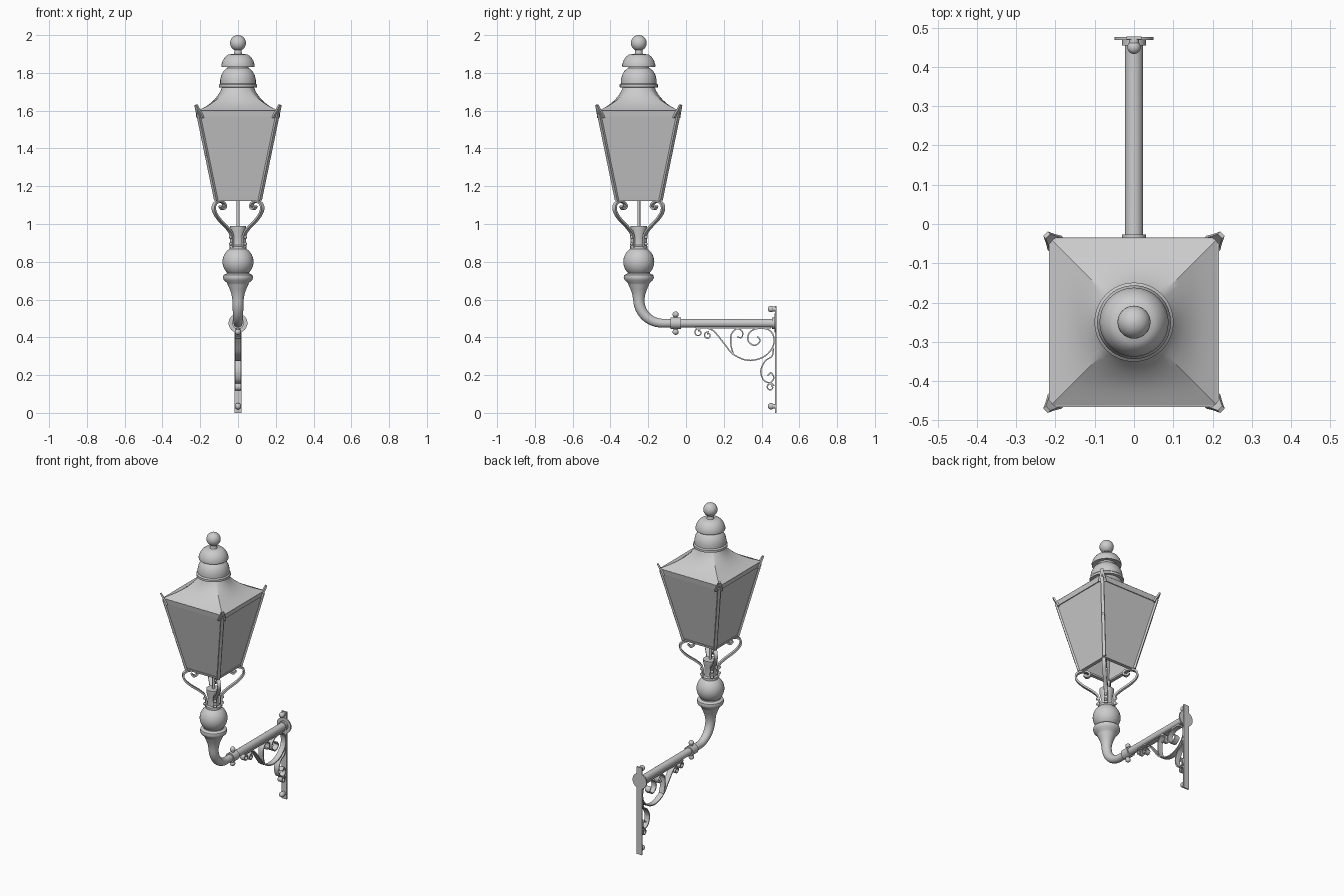
import bpy, bmesh, math
from mathutils import Vector, Matrix

if "Cube" in bpy.data.objects:
    bpy.data.objects.remove(bpy.data.objects["Cube"])

CY = -0.25          # lantern axis in y
PIPE_Z = 0.475      # height of the horizontal arm
X, Y, Z = Vector((1, 0, 0)), Vector((0, 1, 0)), Vector((0, 0, 1))


def finish(name, bm, angle=35):
    bmesh.ops.recalc_face_normals(bm, faces=bm.faces)
    me = bpy.data.meshes.new(name)
    bm.to_mesh(me)
    bm.free()
    ob = bpy.data.objects.new(name, me)
    bpy.context.collection.objects.link(ob)
    bpy.ops.object.select_all(action='DESELECT')
    ob.select_set(True)
    bpy.context.view_layer.objects.active = ob
    bpy.ops.object.shade_smooth_by_angle(angle=math.radians(angle))
    return ob


def loft(name, rings, caps=True, angle=35):
    """Skin a list of equal-length closed rings of points."""
    bm = bmesh.new()
    vs = [[bm.verts.new(p) for p in r] for r in rings]
    n = len(vs[0])
    for a, b in zip(vs, vs[1:]):
        for i in range(n):
            bm.faces.new((a[i], a[(i + 1) % n], b[(i + 1) % n], b[i]))
    if caps:
        bm.faces.new(vs[0])
        bm.faces.new(vs[-1])
    return finish(name, bm, angle)


def lathe(name, prof, loc, axis=Z, segs=32):
    """Turn a profile of (radius, height along axis)."""
    rot = Z.rotation_difference(Vector(axis))
    rings = []
    for r, h in prof:
        r = max(r, 0.0008)
        rings.append([Vector(loc) + rot @ Vector((r * math.cos(a), r * math.sin(a), h))
                      for a in (2 * math.pi * i / segs for i in range(segs))])
    return loft(name, rings)


def ball(r, z, a0=-90, a1=90, n=12):
    return [(r * math.cos(math.radians(a0 + (a1 - a0) * i / n)),
             z + r * math.sin(math.radians(a0 + (a1 - a0) * i / n))) for i in range(n + 1)]


def smooth(pts, n=6):
    """Catmull-Rom through 2D points."""
    p = [Vector(q) for q in pts]
    p = [2 * p[0] - p[1]] + p + [2 * p[-1] - p[-2]]
    out = []
    for a, b, c, d in zip(p, p[1:], p[2:], p[3:]):
        for i in range(n):
            t = i / n
            out.append(0.5 * (2 * b + (c - a) * t + (2 * a - 5 * b + 4 * c - d) * t * t
                              + (3 * b - a - 3 * c + d) * t ** 3))
    return out + [p[-2]]


def ribbon(name, pts, w0, thick, origin=(0, 0, 0), u=Y, w1=None, n=6):
    """Flat iron strip following a curve in the plane of u and z."""
    path, u = smooth(pts, n), Vector(u)
    side, rings = u.cross(Z), []
    w1 = w0 if w1 is None else w1
    for i, p in enumerate(path):
        t = (path[min(i + 1, len(path) - 1)] - path[max(i - 1, 0)]).normalized()
        nrm = Vector((-t.y, t.x)) * thick / 2
        w = (w0 + (w1 - w0) * i / (len(path) - 1)) / 2
        rings.append([Vector(origin) + u * q.x + Z * q.y + side * s
                      for q, s in ((p + nrm, -w), (p + nrm, w), (p - nrm, w), (p - nrm, -w))])
    return loft(name, rings)


def box(name, size, loc):
    bm = bmesh.new()
    bmesh.ops.create_cube(bm, size=1, matrix=Matrix.Translation(loc) @ Matrix.Diagonal((*size, 1)))
    return finish(name, bm)


def square_ring(h, z):
    return [Vector((sx * h, CY + sy * h, z)) for sx, sy in ((-1, -1), (1, -1), (1, 1), (-1, 1))]


def tube(name, path, segs=24):
    """Round pipe in the yz plane; path holds (y, z, radius)."""
    rings = []
    for i, (y, z, r) in enumerate(path):
        a, b = path[max(i - 1, 0)], path[min(i + 1, len(path) - 1)]
        t = Vector((0, b[0] - a[0], b[1] - a[1])).normalized()
        nrm = t.cross(X)
        rings.append([Vector((0, y, z)) + r * (X * math.cos(k) + nrm * math.sin(k))
                      for k in (2 * math.pi * j / segs for j in range(segs))])
    return loft(name, rings)


# ---- wall plate, flange and fixing bolts
box("wall_plate", (0.038, 0.008, 0.565), (0, 0.474, 0.2825))
lathe("wall_flange", [(0.05, 0), (0.05, 0.008), (0.03, 0.008), (0.03, 0.022), (0.022, 0.022)],
      (0, 0.476, PIPE_Z), -Y)
for z in (0.035, 0.55):
    lathe("wall_bolt", [(0.013, 0), (0.013, 0.012)] + ball(0.017, 0.022, -45), (0, 0.472, z), -Y, 16)

# ---- swan-neck pipe
path = [(CY, 0.70, 0.062), (CY, 0.68, 0.055), (CY, 0.655, 0.044), (CY, 0.63, 0.035), (CY, 0.60, 0.030)]
for i in range(1, 13):
    a = math.pi / 2 * i / 12
    path.append((CY + 0.125 * (1 - math.cos(a)), 0.60 - 0.125 * math.sin(a), 0.030 - 0.007 * i / 12))
path.append((0.474, PIPE_Z, 0.023))
tube("neck_pipe", path)

# ---- pipe collar with knobs
lathe("pipe_collar", [(0.022, 0), (0.031, 0), (0.031, 0.056), (0.022, 0.056)], (0, -0.083, PIPE_Z), Y)
for s in (-1, 1):
    lathe("collar_knob", [(0.011, 0.02), (0.011, 0.036)] + ball(0.016, 0.046, -50),
          (0, -0.055, PIPE_Z), Z * s, 16)

# ---- wrought scrolls under the arm (y, z)
SW, ST = 0.034, 0.007
ribbon("main_scroll", [(0.115, 0.448), (0.15, 0.43), (0.20, 0.37), (0.25, 0.31), (0.33, 0.278),
                       (0.41, 0.296), (0.46, 0.35), (0.462, 0.41), (0.43, 0.443), (0.37, 0.445),
                       (0.333, 0.42), (0.33, 0.38), (0.362, 0.357), (0.392, 0.38), (0.378, 0.405)], SW, ST)
ribbon("branch_scroll", [(0.25, 0.312), (0.238, 0.36), (0.24, 0.415), (0.27, 0.446), (0.298, 0.43),
                         (0.295, 0.40), (0.27, 0.402)], SW, ST)
ribbon("lower_scroll", [(0.464, 0.34), (0.455, 0.30), (0.42, 0.275), (0.396, 0.225), (0.41, 0.175),
                        (0.445, 0.160), (0.465, 0.185), (0.45, 0.212), (0.432, 0.197)], SW, ST)
for cy, cz, r, a0 in ((0.066, 0.425, 0.022, 60), (0.115, 0.410, 0.020, 70), (0.447, 0.136, 0.021, 20)):
    pts = [(cy + r * k * math.cos(a), cz + r * k * math.sin(a))
           for k, a in ((1 - 0.06 * i, math.radians(a0 + 45 * i)) for i in range(10))]
    ribbon("small_curl", pts, SW * 0.9, ST, n=4)
box("scroll_top_strap", (SW, 0.40, 0.006), (0, 0.25, 0.451))

# ---- turned post: bowl, ball and socket
lathe("post_bowl", [(0.052, 0.675), (0.060, 0.69), (0.075, 0.703), (0.080, 0.717), (0.077, 0.73),
                    (0.060, 0.738), (0.055, 0.75)], (0, CY, 0))
lathe("post_ball", ball(0.082, 0.80, n=20), (0, CY, 0))
lathe("post_socket", [(0.046, 0.865), (0.046, 0.882), (0.036, 0.888), (0.034, 0.93), (0.042, 0.965),
                      (0.043, 0.99), (0.01, 0.99)], (0, CY, 0))
lathe("feed_rod", [(0.008, 0.98), (0.008, 1.14)], (0, CY, 0), segs=12)

# ---- four diagonal scroll arms, corner bars, studs and ears
for i in range(4):
    d = Vector((math.cos(math.pi / 4 + i * math.pi / 2), math.sin(math.pi / 4 + i * math.pi / 2), 0))
    o = Vector((0, CY, 0))
    q = 2 ** 0.5
    ribbon("lantern_arm", [(x * q, z) for x, z in (
        (0.032, 0.875), (0.034, 0.94), (0.055, 0.977), (0.10, 1.025), (0.125, 1.066), (0.126, 1.10),
        (0.106, 1.118), (0.08, 1.114), (0.069, 1.093), (0.083, 1.080), (0.094, 1.095))],
        0.022, 0.011, o, d)
    for z in (0.895, 0.93):
        lathe("arm_bolt", ball(0.009, 0.054, -60, 90, 6), o + Z * z, d, 10)
    ribbon("corner_bar", [(0.116 * q, 1.125), (0.211 * q, 1.585)], 0.018, 0.012, o, d, n=1)
    lathe("corner_stud", ball(0.009, 0.166 * q, n=6), o + Z * 1.37, d, 10)
    ribbon("corner_ear", [(0.282, 1.562), (0.291, 1.585), (0.302, 1.605), (0.314, 1.63)],
           0.05, 0.010, o, d, 0.016)

# ---- four glass panes, thin and slightly recessed
for i in range(4):
    rot = Matrix.Translation((0, CY, 0)) @ Matrix.Rotation(i * math.pi / 2, 4, 'Z')
    outer, inner = [[rot @ Vector(p) for p in (
        (-0.113 + k, -0.113 + k, 1.128), (0.113 - k, -0.113 + k, 1.128),
        (0.208 - k, -0.208 + k, 1.58), (-0.208 + k, -0.208 + k, 1.58))] for k in (0, 0.004)]
    loft("glass_pane", [outer, inner])


# ---- square frames (open in the middle)
def frame(name, h0, z0, h1, z1, w):
    rings = [square_ring(h0, z0), square_ring(h1, z1), square_ring(h1 - w, z1), square_ring(h0 - w, z0)]
    return loft(name, rings + [rings[0]], caps=False)


frame("bottom_frame", 0.116, 1.122, 0.119, 1.136, 0.022)
frame("top_frame", 0.211, 1.568, 0.216, 1.60, 0.02)

# ---- roof sweeping from square eaves to round chimney
rings, N = [], 64
for r, z, k in ((0.216, 1.598, 1), (0.195, 1.609, 1), (0.172, 1.621, 0.95), (0.148, 1.638, 0.85),
                (0.125, 1.659, 0.65), (0.106, 1.682, 0.4), (0.092, 1.705, 0.15), (0.083, 1.728, 0)):
    ring = []
    for i in range(N):
        a = 2 * math.pi * i / N
        c, s = math.cos(a), math.sin(a)
        f = r * ((1 - k) + k / max(abs(c), abs(s)))
        ring.append(Vector((f * c, CY + f * s, z)))
    rings.append(ring)
loft("roof", rings, angle=30)

# ---- chimney domes and finial
lathe("lower_dome", [(0.08, 1.722), (0.101, 1.724), (0.101, 1.738), (0.094, 1.745), (0.094, 1.765),
                     (0.089, 1.787), (0.078, 1.808), (0.062, 1.823), (0.055, 1.826), (0.055, 1.845)],
      (0, CY, 0))
lathe("upper_dome", [(0.055, 1.838), (0.087, 1.832), (0.088, 1.842), (0.081, 1.865), (0.068, 1.885),
                     (0.052, 1.897), (0.022, 1.901), (0.019, 1.91), (0.019, 1.925)], (0, CY, 0))
lathe("finial_ball", ball(0.042, 1.958, n=16), (0, CY, 0))
